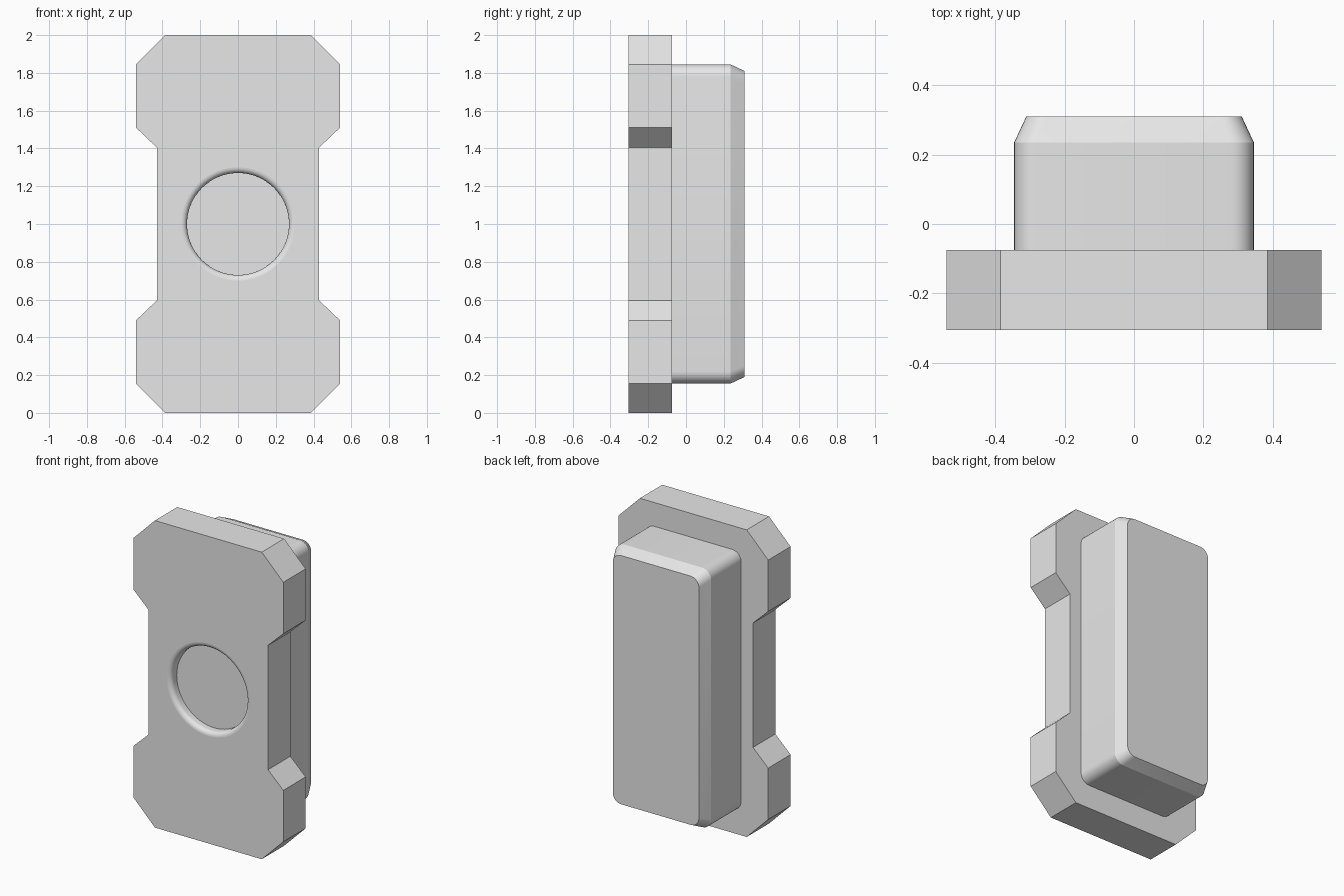
import bpy
import bmesh
from math import sin, cos, pi, radians

cube = bpy.data.objects.get("Cube")
if cube:
    bpy.data.objects.remove(cube, do_unlink=True)

MID = 1.0                         # height of the model's centre
FRONT, JOIN, CHAMFER, BACK = -0.305, -0.075, 0.235, 0.31

grey = bpy.data.materials.new("plain_grey")
grey.use_nodes = True
grey.diffuse_color = (0.8, 0.8, 0.8, 1)
grey.node_tree.nodes["Principled BSDF"].inputs["Base Color"].default_value = (0.8, 0.8, 0.8, 1)


def ring(bm, points, y):
    """Closed loop of vertices in the plane at depth y."""
    return [bm.verts.new((x, y, MID + z)) for x, z in points]


def bridge(bm, a, b, smooth=False):
    n = len(a)
    for i in range(n):
        j = (i + 1) % n
        bm.faces.new((a[i], a[j], b[j], b[i])).smooth = smooth


def circle(r, n=64):
    return [(r * cos(2 * pi * i / n), r * sin(2 * pi * i / n)) for i in range(n)]


def rounded_rect(hx, hz, r, seg=8):
    pts = []
    for k, (sx, sz) in enumerate([(1, 1), (-1, 1), (-1, -1), (1, -1)]):
        for i in range(seg + 1):
            a = pi / 2 * (k + i / seg)
            pts.append((sx * (hx - r) + r * cos(a), sz * (hz - r) + r * sin(a)))
    return pts


def finish(bm, name):
    bmesh.ops.recalc_face_normals(bm, faces=bm.faces[:])
    mesh = bpy.data.meshes.new(name)
    bm.to_mesh(mesh)
    bm.free()
    mesh.materials.append(grey)
    obj = bpy.data.objects.new(name, mesh)
    bpy.context.collection.objects.link(obj)
    return obj


# Front plate: notched outline mirrored from one quarter
quarter = [(0.43, 0.405), (0.54, 0.51), (0.54, 0.845), (0.385, 1.0)]
right = [(x, -z) for x, z in reversed(quarter)] + quarter
outline = right + [(-x, z) for x, z in reversed(right)]

bm = bmesh.new()
outer_front = ring(bm, outline, FRONT)
outer_back = ring(bm, outline, JOIN)
bridge(bm, outer_front, outer_back)
bm.faces.new(outer_back)

# Round recess: soft rim, short wall, flat floor
rim, depth, fillet, steps = 0.30, 0.06, 0.03, 6
levels = [(rim - fillet * sin(a), fillet * (1 - cos(a)))
          for a in (pi / 2 * i / steps for i in range(steps + 1))]
levels.append((rim - fillet, depth))
rings = [ring(bm, circle(r), FRONT + d) for r, d in levels]
for a, b in zip(rings, rings[1:]):
    bridge(bm, a, b, smooth=True)
bm.faces.new(rings[-1])

# Front face around the recess
border = []
for loop in (outer_front, rings[0]):
    border += [bm.edges.get((loop[i - 1], loop[i])) for i in range(len(loop))]
bmesh.ops.triangle_fill(bm, use_beauty=True, edges=border, normal=(0, -1, 0))
finish(bm, "front_plate")

# Rear block: rounded box with a tapered back edge
bm = bmesh.new()
wide = rounded_rect(0.345, 0.845, 0.065)
narrow = rounded_rect(0.31, 0.81, 0.06)
loops = [ring(bm, wide, JOIN - 0.02), ring(bm, wide, CHAMFER), ring(bm, narrow, BACK)]
for a, b in zip(loops, loops[1:]):
    bridge(bm, a, b)
bm.faces.new(loops[0])
bm.faces.new(loops[-1])
block = finish(bm, "rear_block")

bpy.ops.object.select_all(action='DESELECT')
block.select_set(True)
bpy.context.view_layer.objects.active = block
bpy.ops.object.shade_smooth_by_angle(angle=radians(20))
